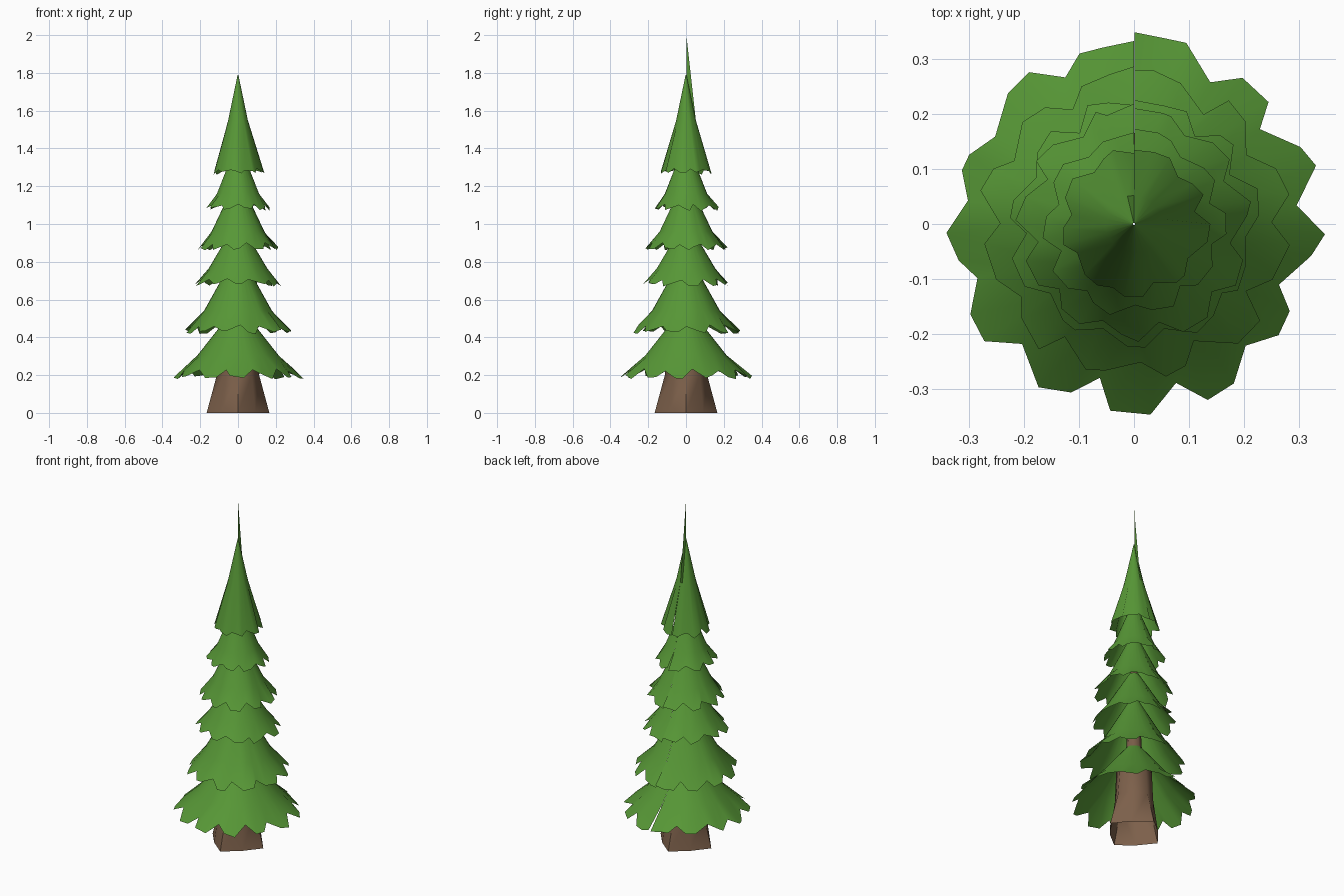
import bpy, bmesh, math, random

if "Cube" in bpy.data.objects:
    bpy.data.objects.remove(bpy.data.objects["Cube"])

random.seed(7)


def material(name, rgb):
    m = bpy.data.materials.new(name)
    m.diffuse_color = (*rgb, 1)
    m.use_nodes = True
    m.node_tree.nodes["Principled BSDF"].inputs["Base Color"].default_value = m.diffuse_color
    return m


GREEN = material("needle green", (0.095, 0.31, 0.037))
BROWN = material("bark brown", (0.205, 0.118, 0.07))


def finish(bm, name, mat, smooth_angle):
    me = bpy.data.meshes.new(name)
    bm.to_mesh(me)
    bm.free()
    ob = bpy.data.objects.new(name, me)
    bpy.context.collection.objects.link(ob)
    me.materials.append(mat)
    bpy.ops.object.select_all(action='DESELECT')
    ob.select_set(True)
    bpy.context.view_layer.objects.active = ob
    bpy.ops.object.shade_smooth_by_angle(angle=math.radians(smooth_angle))
    return ob


def skin(bm, cols, closed=False):
    # join neighbouring vertex columns (each listed from bottom to top)
    pairs = list(zip(cols, cols[1:]))
    if closed:
        pairs.append((cols[-1], cols[0]))
    for a, b in pairs:
        for i in range(len(a) - 1):
            bm.faces.new((a[i], b[i], b[i + 1], a[i + 1]))


def skirt(name, lobes, hem_r, hem_z, mid_r, mid_z, top_r, top_z, spike_z=None):
    """Open sheet wrapped round the trunk with a ragged hem; seam at the back."""
    bm = bmesh.new()
    cols = []
    n = lobes * 3
    for k in range(n + 1):
        jit = random.uniform(-0.3, 0.3) if 0 < k < n else 0
        turn = 2 * math.pi / n * 0.9995
        a = math.pi / 2 + turn * (k + jit)
        a_mid = math.pi / 2 + turn * k
        wobble = random.uniform(-0.06, 0.02)
        if k % 3 == 0 and 0 < k < n:          # notch between two lobes
            r = hem_r * (0.88 + wobble)
            z = hem_z + 0.09 * hem_r + random.uniform(0, 0.012)
        else:                                 # lobe tips
            r = hem_r * (1.0 + wobble)
            z = hem_z + random.uniform(-0.012, 0.012)
        tz = spike_z if spike_z and k == 0 else top_z
        col = [(r, z, a), (mid_r, mid_z, a_mid), (top_r, tz, a_mid)]
        cols.append([bm.verts.new((q * math.cos(t), q * math.sin(t), h))
                     for q, h, t in col])
    skin(bm, cols)
    return finish(bm, name, GREEN, 50)


# needle tiers, bottom to top; each closes in on the trunk under the next one
tiers = [  # lobes, hem r, hem z, mid r, mid z, top r, top z
    (13, 0.345, 0.19, 0.215, 0.305, 0.045, 0.52),
    (12, 0.284, 0.43, 0.180, 0.54, 0.030, 0.81),
    (11, 0.230, 0.68, 0.155, 0.765, 0.028, 0.98),
    (11, 0.215, 0.87, 0.140, 0.96, 0.026, 1.20),
    (10, 0.170, 1.08, 0.112, 1.16, 0.022, 1.39),
]
for i, t in enumerate(tiers):
    skirt(f"needle_tier_{i + 1}", *t)

# top tier with its lifted tip at the seam
skirt("needle_tip", 9, 0.137, 1.27, 0.052, 1.55, 0.002, 1.79, spike_z=2.0)

# trunk: diamond-shaped flared foot, open below, rounding off as it rises
bm = bmesh.new()
profile = [  # radius on the axes, radius on the diagonals, height
    (0.166, 0.130, 0), (0.112, 0.103, 0.2), (0.095, 0.095, 0.40),
    (0.045, 0.045, 0.47), (0.018, 0.018, 1.0), (0.003, 0.003, 1.76)]
cols = []
for k in range(8):
    a = k * math.pi / 4
    cols.append([bm.verts.new((p[k % 2] * math.cos(a), p[k % 2] * math.sin(a), p[2]))
                 for p in profile])
skin(bm, cols, closed=True)
finish(bm, "trunk", BROWN, 65)
